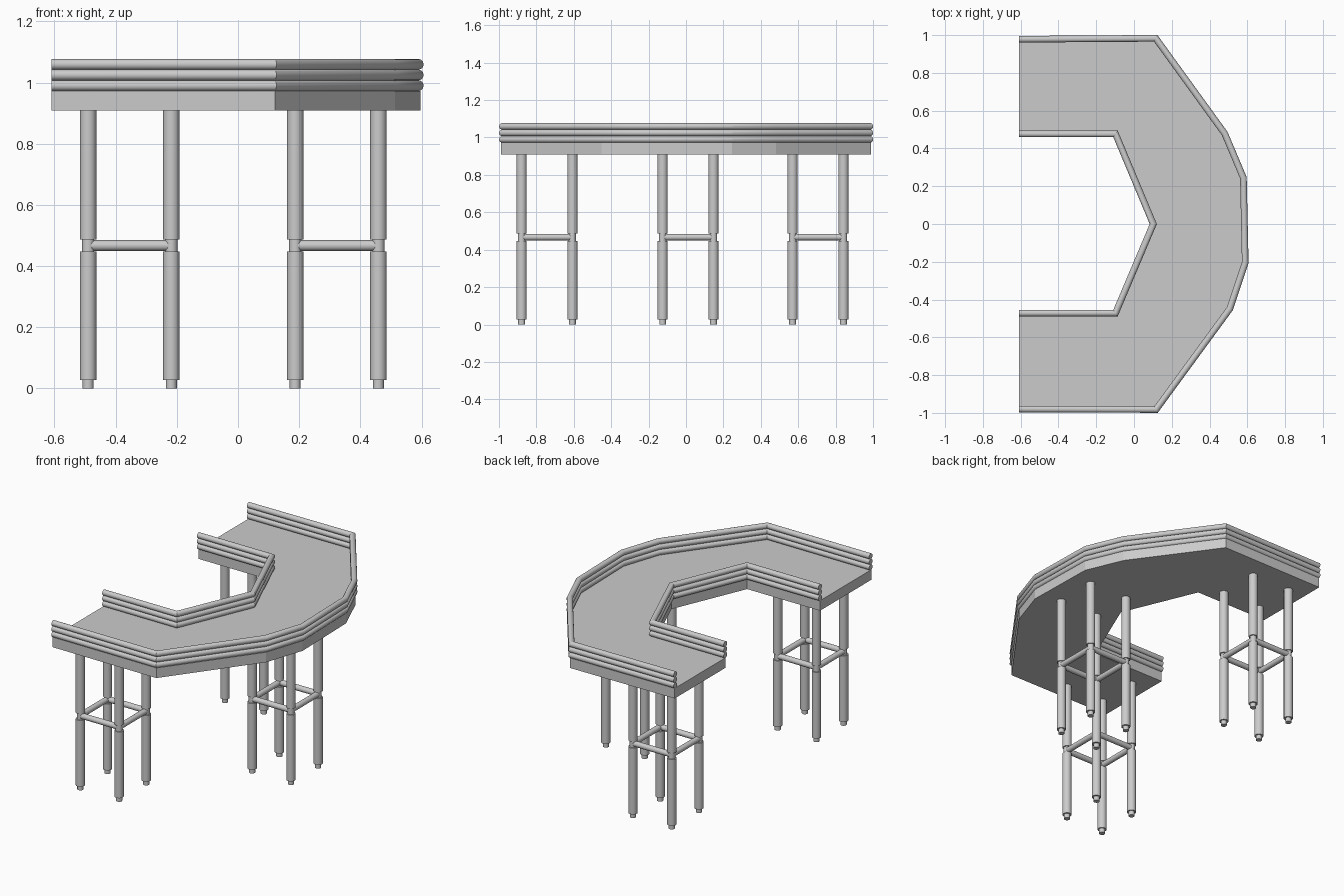
import bpy, bmesh, math
from mathutils import Vector

if "Cube" in bpy.data.objects:
    bpy.data.objects.remove(bpy.data.objects["Cube"])

SEG = 24
OUTER = [(-0.61, 0.978), (0.115, 0.983), (0.48, 0.479), (0.579, 0.245),
         (0.589, -0.203), (0.507, -0.449), (0.117, -0.982), (-0.61, -0.98)]
INNER = [(-0.61, -0.472), (-0.098, -0.472), (0.102, 0.0),
         (-0.098, 0.477), (-0.61, 0.477)]


def finish(bm, name, smooth=True):
    bmesh.ops.recalc_face_normals(bm, faces=bm.faces)
    me = bpy.data.meshes.new(name)
    bm.to_mesh(me)
    bm.free()
    ob = bpy.data.objects.new(name, me)
    bpy.context.collection.objects.link(ob)
    if smooth:
        bpy.ops.object.select_all(action='DESELECT')
        ob.select_set(True)
        bpy.context.view_layer.objects.active = ob
        bpy.ops.object.shade_smooth_by_angle(angle=math.radians(20))
    return ob


def skin(bm, rings):
    """Join rings of points into a capped tube."""
    rings = [[bm.verts.new(p) for p in ring] for ring in rings]
    for a, b in zip(rings, rings[1:]):
        for i in range(SEG):
            j = (i + 1) % SEG
            bm.faces.new((a[i], a[j], b[j], b[i]))
    bm.faces.new(rings[0])
    bm.faces.new(rings[-1])


def miters(path):
    """Sideways mitre vector at each point of an open path."""
    pts = [Vector(p) for p in path]
    dirs = [(b - a).normalized() for a, b in zip(pts, pts[1:])]
    norms = [Vector((-d.y, d.x)) for d in dirs]
    pairs = zip([norms[0]] + norms, norms + [norms[-1]])
    return pts, [(a + b) / (1 + a.dot(b)) for a, b in pairs]


def rail(name, path, z, r):
    """Round bar with mitred corners along a level path."""
    angles = [math.tau * k / SEG for k in range(SEG)]
    rings = [[(p.x + m.x * r * math.cos(t), p.y + m.y * r * math.cos(t),
               z + r * math.sin(t)) for t in angles]
             for p, m in zip(*miters(path))]
    bm = bmesh.new()
    skin(bm, rings)
    return finish(bm, name)


def leg(name, x, y):
    """Turned leg: foot, lower post, neck, upper post."""
    profile = [(0.018, 0), (0.018, 0.027), (0.027, 0.027), (0.027, 0.447),
               (0.020, 0.447), (0.020, 0.487), (0.027, 0.487), (0.027, 0.912)]
    bm = bmesh.new()
    skin(bm, [[(x + r * math.cos(math.tau * k / SEG),
                y + r * math.sin(math.tau * k / SEG), z)
               for k in range(SEG)] for r, z in profile])
    return finish(bm, name)


# counter slab, its outer edge just beyond the rail centre line
pts, mit = miters(OUTER)
edge = [p + m * 0.007 for p, m in zip(pts, mit)]
bm = bmesh.new()
face = bm.faces.new([bm.verts.new((x, y, 0.909)) for x, y in edge + INNER])
ext = bmesh.ops.extrude_face_region(bm, geom=[face])
top = [v for v in ext['geom'] if isinstance(v, bmesh.types.BMVert)]
bmesh.ops.translate(bm, verts=top, vec=(0, 0, 0.064))
finish(bm, "counter_slab", smooth=False)

# three stacked rails on the outer and inner edges
for i in range(3):
    z = 0.990 + i * 0.0347
    rail(f"outer_rail_{i}", OUTER, z, 0.0175)
    rail(f"inner_rail_{i}", INNER, z, 0.0175)

# three four-legged stands joined by stretchers
H = 0.136
for s, (cx, cy) in enumerate([(-0.354, -0.743), (-0.354, 0.706), (0.323, 0.011)]):
    corners = [(cx - H, cy - H), (cx + H, cy - H), (cx + H, cy + H), (cx - H, cy + H)]
    for k, c in enumerate(corners):
        leg(f"stand_{s}_leg_{k}", *c)
        rail(f"stand_{s}_stretcher_{k}", [c, corners[(k + 1) % 4]], 0.467, 0.0175)
